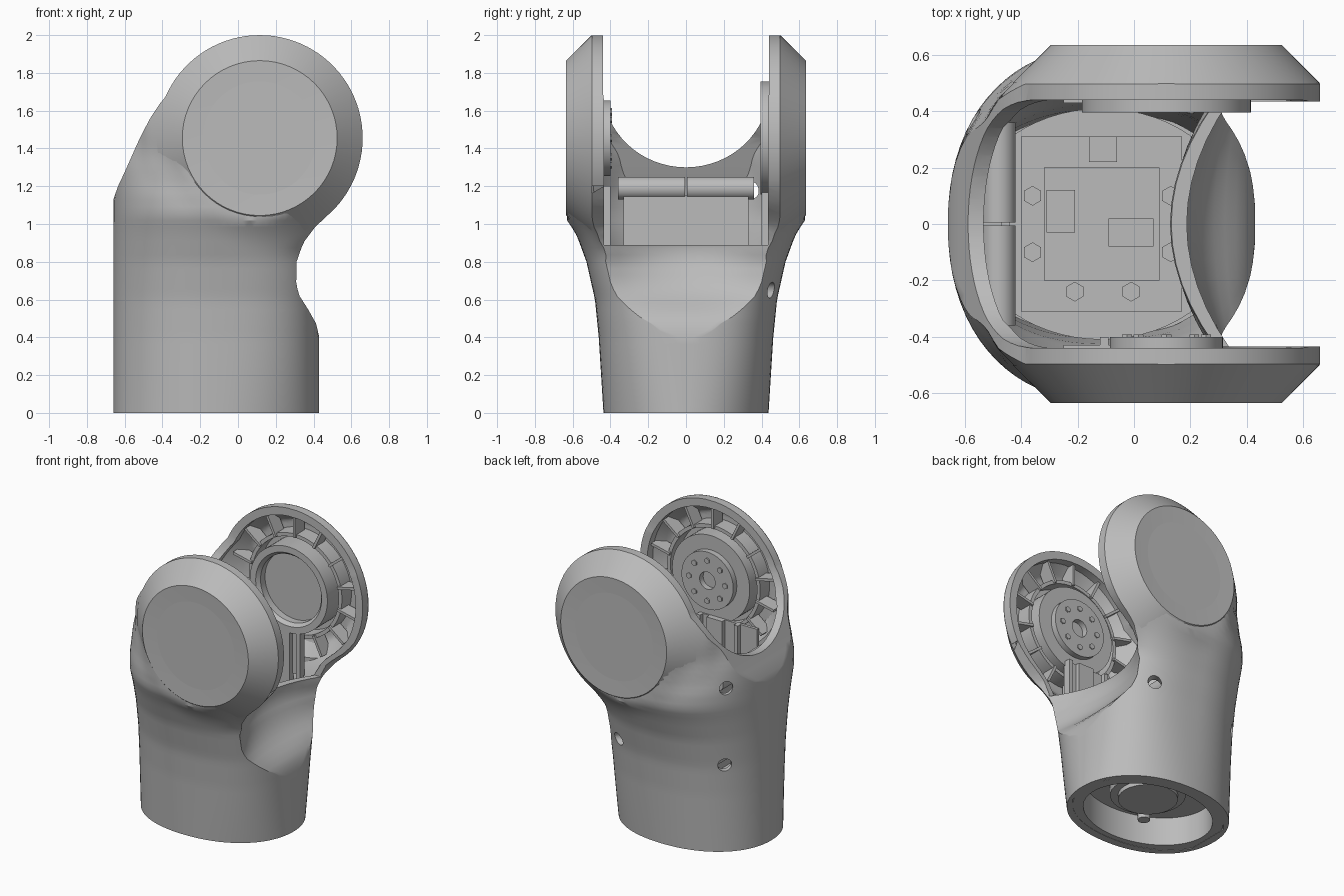
import bpy, bmesh
from math import sin, cos, pi, sqrt, radians
from mathutils import Matrix, Vector

if "Cube" in bpy.data.objects:
    bpy.data.objects.remove(bpy.data.objects["Cube"])

grey = bpy.data.materials.new("plain grey")
grey.use_nodes = True
grey.diffuse_color = (0.5, 0.5, 0.5, 1)
grey.node_tree.nodes["Principled BSDF"].inputs["Base Color"].default_value = (0.5, 0.5, 0.5, 1)

CX, CZ, R = 0.115, 1.455, 0.545      # joint axis and cheek radius


def finish(name, bm):
    bmesh.ops.recalc_face_normals(bm, faces=bm.faces)
    me = bpy.data.meshes.new(name)
    bm.to_mesh(me)
    bm.free()
    ob = bpy.data.objects.new(name, me)
    bpy.context.scene.collection.objects.link(ob)
    me.materials.append(grey)
    return ob


def smooth(ob):
    bpy.ops.object.select_all(action='DESELECT')
    ob.select_set(True)
    bpy.context.view_layer.objects.active = ob
    bpy.ops.object.shade_smooth_by_angle(angle=radians(30))


def loft(name, rings, closed=False):
    bm = bmesh.new()
    rows = [[bm.verts.new(p) for p in ring] for ring in rings]
    n = len(rows[0])
    for a, b in zip(rows, rows[1:] + rows[:1] if closed else rows[1:]):
        for i in range(n):
            bm.faces.new((a[i], a[(i + 1) % n], b[(i + 1) % n], b[i]))
    if not closed:
        bm.faces.new(rows[0])
        bm.faces.new(rows[-1])
    bmesh.ops.remove_doubles(bm, verts=bm.verts, dist=0.00001)
    return finish(name, bm)


def box(name, lo, hi, turn=0.0):
    bm = bmesh.new()
    size = [h - l for l, h in zip(lo, hi)]
    mid = Vector([(l + h) / 2 for l, h in zip(lo, hi)])
    bmesh.ops.create_cube(bm, size=1, matrix=Matrix.Translation(mid) @ Matrix.Diagonal(size + [1]))
    # turn about the joint axis
    bmesh.ops.rotate(bm, verts=bm.verts, cent=(CX, 0, CZ), matrix=Matrix.Rotation(turn, 3, 'Y'))
    return finish(name, bm)


def rod(name, a, b, r, sides=32):
    a, b = Vector(a), Vector(b)
    d = b - a
    m = Matrix.Translation((a + b) / 2) @ d.to_track_quat('Z', 'Y').to_matrix().to_4x4()
    bm = bmesh.new()
    bmesh.ops.create_cone(bm, cap_ends=True, segments=sides, radius1=r, radius2=r,
                          depth=d.length, matrix=m)
    ob = finish(name, bm)
    smooth(ob)
    return ob


def revolve(name, profile, side, steps=64):
    """Turn a closed (radius, distance) profile about the joint axis."""
    angles = [2 * pi * k / steps for k in range(steps)]
    smooth(loft(name, [[(CX + r * cos(t), side * y, CZ + r * sin(t)) for r, y in profile]
                       for t in angles], closed=True))


def lerp(table, z):
    if z <= table[0][0]:
        return table[0][1]
    for (z0, v0), (z1, v1) in zip(table, table[1:]):
        if z <= z1:
            return v0 + (v1 - v0) * (z - z0) / (z1 - z0)
    return table[-1][1]


def clamp(v):
    return min(max(v, 0), 1)


# Housing outline and width by height
LEFT = [(1.13, -.66), (1.2, -.635), (1.27, -.602), (1.45, -.522), (1.56, -.465), (1.65, -.405), (1.8, -.2), (2, .1)]
RIGHT = [(.4, .43), (.47, .415), (.55, .37), (.62, .325), (.68, .308), (.8, .31), (.9, .345), (.98, .405), (1.06, .488)]
WIDTH = [(0, .44), (.4, .465), (.6, .485), (.8, .53), (.95, .585), (1.05, .63), (1.15, .63), (1.3, .58), (1.5, .46)]


def outline(z):
    half = sqrt(max(R * R - (z - CZ) ** 2, 0))
    left = lerp(LEFT, z)
    if z > CZ:
        left = min(left, CX - half)
    return left, (CX + half if z > 1.06 else lerp(RIGHT, z))


def depth(x, z):
    """Half thickness of the housing: rounded tube blended into a bevelled disc."""
    e = 2.15 + (0.85 if x > -0.115 else 0.05) * clamp(z / 0.8)
    body = lerp(WIDTH, z) * max(1 - abs((x + .115) / .5455) ** e, 0) ** (1 / e)
    r = sqrt((x - CX) ** 2 + (z - CZ) ** 2)
    disc = 0.5 + (R - r) if r < 0.6 else 0.445 - 1.9 * (r - 0.6)
    k = 0.02 + 0.08 * clamp((1.55 - z) / 0.3)
    h = max(k - abs(body - disc), 0) / k
    return min(max(body, disc) + h * h * k / 4, 0.633) - 0.003


def ring(z, inset=0.0):
    left, right = outline(z)
    if inset and z > CZ:
        s = R / (R - inset)
        left, right = [CX + (v - CX) / s for v in outline(CZ + (z - CZ) * s)]
    else:
        left, right = left + inset, right - inset
    # hollow of the throat wall
    dent = 0.16 * clamp((z - 0.52) / 0.37) * clamp((1.2 - z) / 0.2)
    n, m = 40, 6
    xs = [(left + right) / 2 + (right - left) / 2 * cos(pi * i / n) for i in range(n + 1)]
    ys = [max(depth(x, z) - inset, 0.02) for x in xs]
    half = [(right - dent * (1 - (j / m) ** 2), ys[0] * j / m) for j in range(1, m)]
    half += list(zip(xs, ys))
    half += [(left, ys[-1] * j / m) for j in range(m - 1, 0, -1)]
    pts = [(right - dent, 0)] + half + [(left, 0)] + [(x, -y) for x, y in reversed(half)]
    return [(x, y, z) for x, y in pts]


def heights(radius):
    low = [CZ * i / 40 for i in range(40)]
    return low + [CZ + radius * sin(radians(86) * i / 22) for i in range(23)]


# Hollow housing: down the outside, then up the inside
housing = loft("housing", [ring(z) for z in reversed(heights(R))]
               + [ring(z, 0.055) for z in heights(R - 0.055)])

# Cutters: U-shaped gap, throat gap, screw holes
u = [(0.44 * cos(pi * i / 32), 1.72 - 0.42 * sin(pi * i / 32)) for i in range(33)]
u += [(-0.44, 2.2), (0.44, 2.2)]
cutters = [loft("gap", [[(x, y, z) for y, z in u] for x in (-1, 1)]),
           box("throat", (-0.2, -0.435, 0.89), (1, 0.435, 2.1)),
           rod("hole", (0.05, 0.28, 0.65), (0.4, 0.66, 0.65), 0.042, 24)]
for z in (0.62, 1.18):
    cutters.append(rod("hole", (-0.3, 0.1, z), (-0.8, 0.6, z), 0.045, 24))
for c in cutters:
    mod = housing.modifiers.new("cut", 'BOOLEAN')
    mod.operation, mod.solver, mod.object = 'DIFFERENCE', 'EXACT', c
    bpy.context.view_layer.objects.active = housing
    bpy.ops.object.modifier_apply(modifier=mod.name)
    bpy.data.objects.remove(c)
smooth(housing)

# Cheeks: bevelled cover, ribs and rim
for side, word in ((1, "back"), (-1, "front")):
    revolve(word + "_cheek_cover", [(R, .5), (.41, .635), (.3, .63), (0, .622), (0, .59), (.4, .59), (.5, .5)], side)
    revolve(word + "_inner_ring", [(.36, .47), (.36, .6), (.335, .6), (.335, .47)], side)
    for k in range(14):
        y0, y1 = sorted((side * 0.455, side * 0.555))
        box(word + "_rib", (CX + .34, y0, CZ - .009), (CX + .485, y1, CZ + .009), 2 * pi * (k + .5) / 14)

# Bearing seat on the back cheek
revolve("bearing_seat", [(.30, .395), (.30, .6), (0, .6), (0, .47), (.235, .47), (.235, .42), (.255, .395)], 1)
# Drive hub with bolts on the front cheek
revolve("drive_plate", [(.30, .44), (.30, .6), (0, .6), (0, .44)], -1)
revolve("drive_hub", [(.2, .40), (.2, .5), (.06, .5), (.06, .40)], -1)
for k in range(8):
    t = 2 * pi * k / 8
    x, z = CX + 0.14 * cos(t), CZ + 0.14 * sin(t)
    rod("hub_bolt", (x, -0.41, z), (x, -0.392, z), 0.02, 6)

# Arms that carry the joint down into the tube
for side, word in ((1, "back"), (-1, "front")):
    for x0, x1 in ((-0.12, -0.09), (0.0, 0.12), (0.17, 0.2)):
        y0, y1 = sorted((side * 0.40, side * 0.44))
        box(word + "_arm_rail", (x0, y0, 0.78), (x1, y1, 1.2))
    y0, y1 = sorted((side * 0.43, side * 0.45))
    box(word + "_arm_panel", (-0.25, y0, 0.86), (0.2, y1, 1.2))

# Cross bead and panel inside the rear wall
for y0, y1 in ((-0.36, -0.005), (0.005, 0.36)):
    rod("cross_bead", (-0.48, y0, 1.19), (-0.48, y1, 1.19), 0.06)
box("rear_panel", (-0.47, -0.33, 0.6), (-0.44, 0.33, 1.15))


# Floor, electronics board and fixings inside the tube
def oval(z, rx, ry):
    return [(-.115 + rx * cos(t * pi / 32), ry * sin(t * pi / 32), z) for t in range(64)]


loft("floor_plate", [oval(0.44, .49, .41), oval(0.5, .49, .41)])
box("mounting_plate", (-0.4, -0.31, 0.5), (0.17, 0.31, 0.55))
box("circuit_board", (-0.32, -0.2, 0.57), (0.09, 0.2, 0.61))
box("large_chip", (-0.31, -0.03, 0.61), (-0.21, 0.12, 0.625))
box("small_chip", (-0.09, -0.08, 0.61), (0.07, 0.02, 0.625))
box("plug", (-0.16, 0.22, 0.55), (-0.06, 0.31, 0.62))
for x, y in ((-.36, .1), (-.36, -.1), (.13, .1), (.13, -.1), (-.21, -.24), (-.01, -.24)):
    rod("floor_bolt", (x, y, 0.54), (x, y, 0.59), 0.035, 6)

# Thick base rim, motor plate and cover seen through the open base
smooth(loft("base_rim", [oval(.002, .52, .415), oval(.002, .45, .345), oval(.2, .45, .345),
                         oval(.2, .52, .415)], closed=True))
loft("motor_plate", [oval(0.2, .48, .375), oval(0.23, .48, .375)])
rod("motor_cover", (-0.115, 0, 0.14), (-0.115, 0, 0.2), 0.24)
rod("motor_cap", (-0.115, 0, 0.11), (-0.115, 0, 0.14), 0.19)
for k in range(3):
    t = 2 * pi * k / 3
    x, y = -0.115 + 0.34 * cos(t), 0.28 * sin(t)
    rod("motor_post", (x, y, 0.13), (x, y, 0.2), 0.04, 12)
